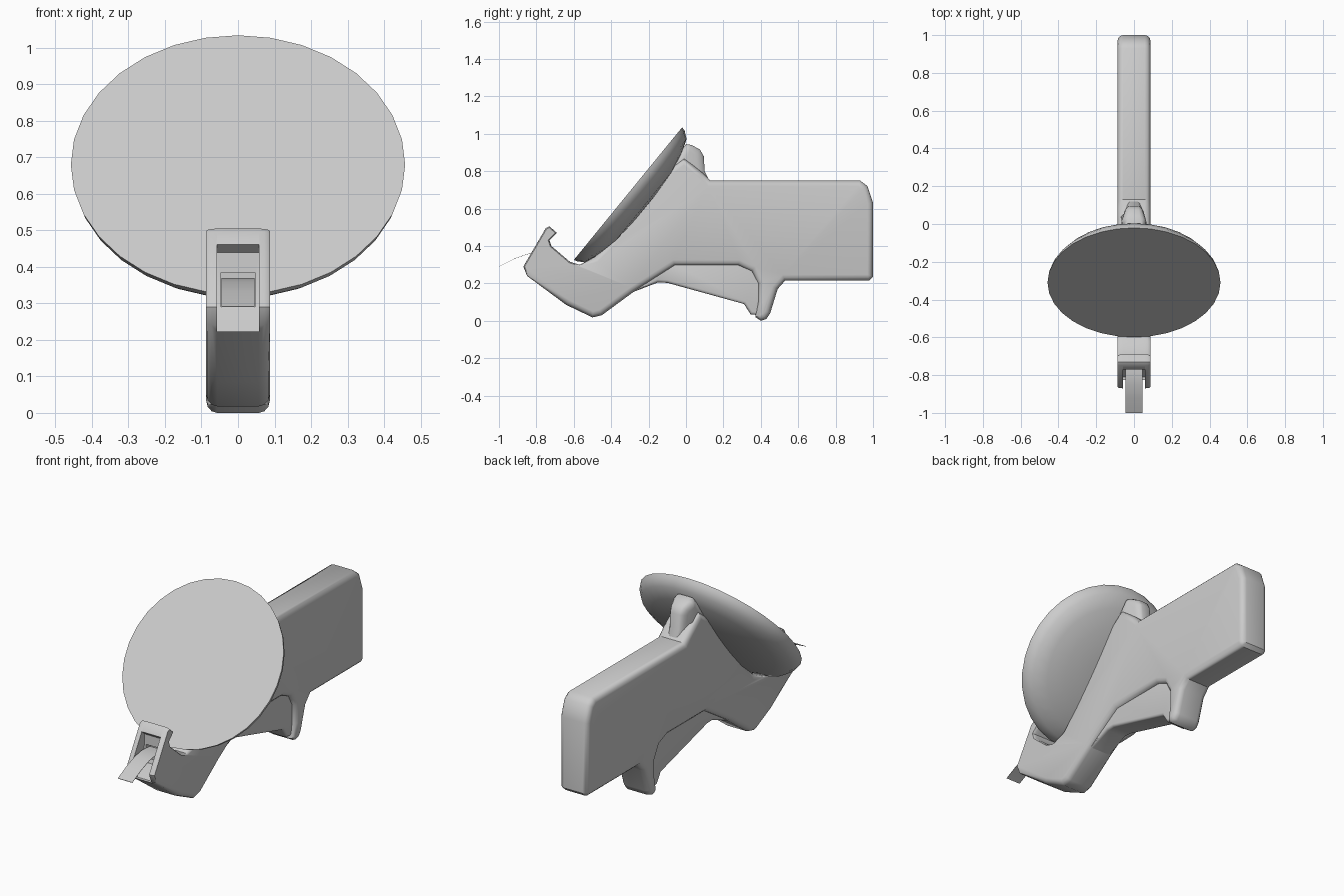
import bpy
import bmesh
from math import cos, sin, tau, radians
from mathutils import Vector

cube = bpy.data.objects.get("Cube")
if cube:
    bpy.data.objects.remove(cube, do_unlink=True)

GREY = (0.6, 0.6, 0.6, 1)
grey = bpy.data.materials.new("plain_grey")
grey.use_nodes = True
grey.diffuse_color = GREY
grey.node_tree.nodes["Principled BSDF"].inputs["Base Color"].default_value = GREY


def loft(name, rings, caps=True):
    """Join equal-length closed rings of points into one object."""
    bm = bmesh.new()
    loops = [[bm.verts.new(p) for p in ring] for ring in rings]
    n = len(loops[0])
    for a, b in zip(loops, loops[1:]):
        for i in range(n):
            j = (i + 1) % n
            bm.faces.new((a[i], a[j], b[j], b[i]))
    if caps:
        bm.faces.new(loops[0])
        bm.faces.new(loops[-1])
    bmesh.ops.recalc_face_normals(bm, faces=bm.faces)
    mesh = bpy.data.meshes.new(name)
    bm.to_mesh(mesh)
    bm.free()
    mesh.materials.append(grey)
    obj = bpy.data.objects.new(name, mesh)
    bpy.context.collection.objects.link(obj)
    return obj


def shrink(profile, amount, weight):
    """Offset a profile inward with mitred corners."""
    pts = [Vector(p) for p in profile]
    n = len(pts)
    area = sum(pts[i - 1].cross(pts[i]) for i in range(n))
    side = 1 if area > 0 else -1
    out = []
    for i, p in enumerate(pts):
        d1 = (p - pts[i - 1]).normalized()
        d2 = (pts[(i + 1) % n] - p).normalized()
        n1, n2 = (Vector((-d.y, d.x)) * side for d in (d1, d2))
        mitre = (n1 + n2) / max(0.5, 1 + n1.dot(n2))
        out.append(p + mitre * amount * weight(p))
    return out


def slab(name, profile, half, edge=0.0, weight=lambda p: 1, taper=lambda p: 1):
    """Extrude a (y, z) profile across x with rounded side edges."""
    steps = [(half, 0)]
    if edge:
        steps = [(half - edge * (1 - cos(a)) - edge * 0.0, edge * (1 - sin(a)))
                 for a in (0, tau / 12, tau / 6, tau / 4)]
    steps = [(-x, s) for x, s in steps] + [(x, s) for x, s in reversed(steps)]
    rings = []
    for x, s in steps:
        ring = shrink(profile, s, weight) if s else [Vector(p) for p in profile]
        rings.append([(x * taper(p), p.x, p.y) for p in ring])
    return loft(name, rings)


def smooth(obj, angle=38):
    bpy.ops.object.select_all(action='DESELECT')
    obj.select_set(True)
    bpy.context.view_layer.objects.active = obj
    bpy.ops.object.shade_smooth_by_angle(angle=radians(angle))


def cut(obj, cutter):
    mod = obj.modifiers.new("cut", 'BOOLEAN')
    mod.operation, mod.solver, mod.object = 'DIFFERENCE', 'EXACT', cutter
    bpy.context.view_layer.objects.active = obj
    bpy.ops.object.modifier_apply(modifier=mod.name)
    bpy.data.objects.remove(cutter, do_unlink=True)


# Handle body: neck, grip and rear prong in one outline
outline = [(-.87, .29), (-.75, .495), (-.73, .505), (-.69, .47), (-.73, .43),
           (-.72, .4), (-.62, .315), (-.57, .3), (-.49, .34), (-.4, .43),
           (-.09, .81), (-.01, .87), (.09, .79), (.13, .75), (.93, .75),
           (.97, .72), (1, .63), (1, .235), (.98, .215), (.53, .215),
           (.49, .17), (.45, .04), (.43, .01), (.4, 0), (.37, .02),
           (.385, .1), (.385, .2), (.35, .265), (.28, .295), (-.06, .295),
           (-.28, .155), (-.45, .03), (-.5, .018), (-.64, .085), (-.85, .24)]
body = slab("handle_body", outline, .087, .03,
            weight=lambda p: .2 if p.x < -.56 and p.y > .2 else 1)

# Open mouth and the slot behind it
cut(body, slab("mouth_cutter", [(-1, .223), (-.81, .223), (-.77, .27), (-.75, .3),
                                (-.745, .44), (-.785, .475), (-1, .475)], .058))
cut(body, slab("slot_cutter", [(-.85, .29), (-.71, .29), (-.71, .385), (-.85, .385)], .046))
smooth(body)

# Tapered hump behind the dish
hump = slab("rear_hump", [(-.12, .78), (0, .945), (.03, .94), (.075, .915), (.095, .88),
                          (.1, .8), (.13, .74), (.13, .6), (-.12, .6)], .075, .035,
            taper=lambda p: 1 - .5 * min(1, max(0, (p.x + .02) / .13)) * (p.y > .7))
smooth(hump, 50)

# Trigger plate under the grip
trigger = slab("trigger", [(-.28, .155), (-.15, .205), (-.1, .203), (.31, .09),
                           (.345, .035), (.39, .03), (.42, .32), (-.08, .32)], .065, .015)
smooth(trigger)

# Tilted dish: flat face in front, shallow dome behind
centre = Vector((0, -.31, .68))
up, back = Vector((0, .632, .774)), Vector((0, .774, -.632))
across = Vector((1, 0, 0))
SIDES = 32
dome = [(.458, 0), (.452, .022), (.425, .058), (.35, .085), (.25, .108), (.12, .118), (.03, .12)]
dish = loft("dish", [[centre + (up * cos(k * tau / SIDES) + across * sin(k * tau / SIDES)) * r
                      + back * h for k in range(SIDES)] for r, h in dome])
smooth(dish, 45)

# Thin tongue curving out of the mouth
path = [(-.715, .36), (-.78, .367), (-.85, .355), (-.92, .33), (-1, .29)]
tongue = loft("tongue", [[(x, y, z + t) for x, t in ((-.045, 0), (.045, 0), (.045, .002), (-.045, .002))]
                         for y, z in path])
smooth(tongue)
